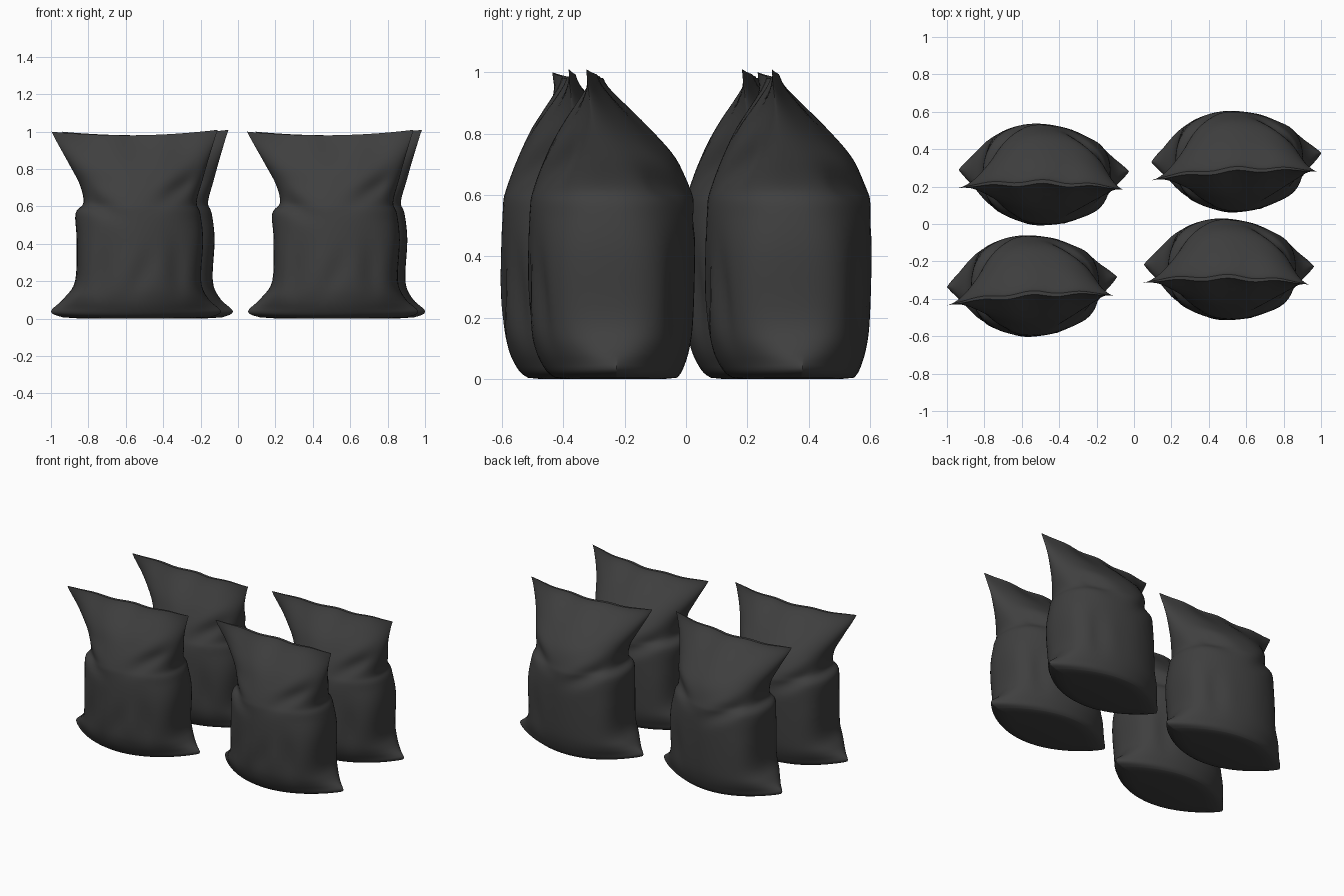
import bpy, bmesh, math
from mathutils import Vector

if "Cube" in bpy.data.objects:
    bpy.data.objects.remove(bpy.data.objects["Cube"])

mat = bpy.data.materials.new("charcoal fabric")
mat.use_nodes = True
color = (0.05, 0.05, 0.05, 1)
mat.diffuse_color = color
bsdf = mat.node_tree.nodes["Principled BSDF"]
bsdf.inputs["Base Color"].default_value = color
bsdf.inputs["Roughness"].default_value = 0.8

# Sack sections: height, left reach, right reach, front y, back y, side seam y, roundness
SECTIONS = [
    (0.005, .39, .40, -.185, .212, .02, .85),
    (0.03, .452, .458, -.215, .230, .02, .90),
    (0.10, .385, .39, -.25, .252, .02, .62),
    (0.20, .322, .35, -.268, .264, .015, .45),
    (0.42, .315, .36, -.271, .270, .00, .42),
    (0.56, .322, .345, -.266, .266, -.01, .42),
    (0.62, .280, .325, -.254, .250, -.02, .44),
    (0.72, .303, .35, -.217, .207, -.035, .50),
    (0.82, .36, .38, -.167, .118, -.055, .58),
    (0.94, .433, .42, -.078, -.008, -.074, .72),
    (0.98, .455, .435, -.056, -.036, -.078, .80),
]
# Folds: x, z, facing (-1 front, 1 back), tilt in degrees, length, width, depth
FOLDS = [
    (-.22, .60, -1, -25, .12, .040, .022),
    (.22, .69, -1, 35, .12, .040, .022),
    (-.17, .58, 1, -25, .13, .040, .025),
    (.22, .63, 1, 25, .12, .040, .020),
    (.02, .24, -1, 65, .12, .045, .012),
    (-.20, .24, -1, 80, .14, .045, .015),
    (.21, .26, -1, 95, .14, .045, .015),
    (.22, .26, 1, 85, .14, .045, .012),
]
HALF = 36      # columns on each face of the sack
STEPS = 5      # rings between neighbouring sections


def blend(a, b, c, d, t):
    """Smooth curve through b and c."""
    return b + 0.5 * t * (c - a + t * (2*a - 5*b + 4*c - d + t * (3*(b - c) + d - a)))


def section_rows():
    last = len(SECTIONS) - 1
    for i in range(last):
        keys = [SECTIONS[min(max(i + k, 0), last)] for k in (-1, 0, 1, 2)]
        for s in range(STEPS):
            yield [blend(*v, s / STEPS) for v in zip(*keys)]
    yield SECTIONS[-1]


def fold_depth(x, z, facing):
    total = 0
    for fx, fz, side, tilt, length, width, depth in FOLDS:
        if side == facing:
            c, s = math.cos(math.radians(tilt)), math.sin(math.radians(tilt))
            along = ((x - fx) * c + (z - fz) * s) / length
            across = ((z - fz) * c - (x - fx) * s) / width
            total += depth * math.exp(-along**2) * (math.exp(-across**2)
                                                   - 0.3 * math.exp(-(across - 2)**2))
    return total


def ring_point(row, k):
    z, left, right, front, back, seam, q = row
    angle = math.pi * k / HALF
    u = -math.cos(angle)
    facing = -1 if k <= HALF else 1
    x = u * (left if u < 0 else right)
    # Lens or oval section, turning into a box with a round belly lower down
    oval = max(0, 1 - u * u)
    box = max(0, 1 - ((z - 0.29) / 0.24) ** 2)
    boxy = 0.7 * max(0, 1 - u**8) ** 0.4 + 0.3 * oval**1.5
    bulge = (1 - box) * oval**q + box * boxy
    if facing > 0:
        bulge *= 1 - 0.1 * u
    y = seam + bulge * ((front if facing < 0 else back) - seam)
    # Folds fade out at the side seams and near the top and bottom
    inside = min(1, 4 * (1 - abs(u))) * min(1, z * 8, max(0, (0.95 - z) * 8))
    y -= facing * inside * fold_depth(x, z, facing)
    # Wavy closed top with raised corners, lifted bottom corners
    top = max(0, (z - 0.75) / 0.23)
    y += top * 0.009 * math.cos(u * 10) * oval
    lift = top * (0.024 * u * u + 0.005 * u) + 0.01 * min(1, z * 30) * max(0, 1 - 4 * z) * u**6
    return Vector((x, y, z + lift))


def sack_mesh():
    bm = bmesh.new()
    rings = [[bm.verts.new(ring_point(row, k)) for k in range(2 * HALF)]
             for row in section_rows()]
    for low, high in zip(rings, rings[1:]):
        for k in range(2 * HALF):
            j = (k + 1) % (2 * HALF)
            bm.faces.new((low[k], low[j], high[j], high[k]))
    # Base sagging slightly to the ground, and closed top seam
    base = bmesh.ops.extrude_edge_only(
        bm, edges=[bm.edges.get((a, b)) for a, b in zip(rings[0], rings[0][1:] + rings[0][:1])])
    inner = [g for g in base["geom"] if isinstance(g, bmesh.types.BMVert)]
    for v in inner:
        v.co = (v.co.x * 0.75, 0.014 + (v.co.y - 0.014) * 0.75, 0)
    bmesh.ops.contextual_create(
        bm, geom=[g for g in base["geom"] if isinstance(g, bmesh.types.BMEdge)
                  and g.verts[0] in inner and g.verts[1] in inner])
    top = rings[-1]
    for k in range(HALF):
        corners = dict.fromkeys((top[k], top[k + 1], top[-k - 1], top[-k]))
        bm.faces.new(list(corners))
    bmesh.ops.recalc_face_normals(bm, faces=bm.faces[:])
    mesh = bpy.data.meshes.new("sack")
    bm.to_mesh(mesh)
    bm.free()
    mesh.materials.append(mat)
    return mesh


# Four copies of the sack, each turned slightly
mesh = sack_mesh()
PLACES = {
    "front_right_sack": (-.547, -.33, 3.4),
    "front_left_sack": (.505, -.242, -.6),
    "back_right_sack": (-.485, .265, -.6),
    "back_left_sack": (.545, .335, 3.0),
}
bpy.ops.object.select_all(action="DESELECT")
for name, (x, y, turn) in PLACES.items():
    sack = bpy.data.objects.new(name, mesh)
    sack.location = (x, y, 0)
    sack.rotation_euler.z = math.radians(turn)
    bpy.context.collection.objects.link(sack)
sack.select_set(True)
bpy.context.view_layer.objects.active = sack
bpy.ops.object.shade_smooth_by_angle(angle=math.radians(50))
